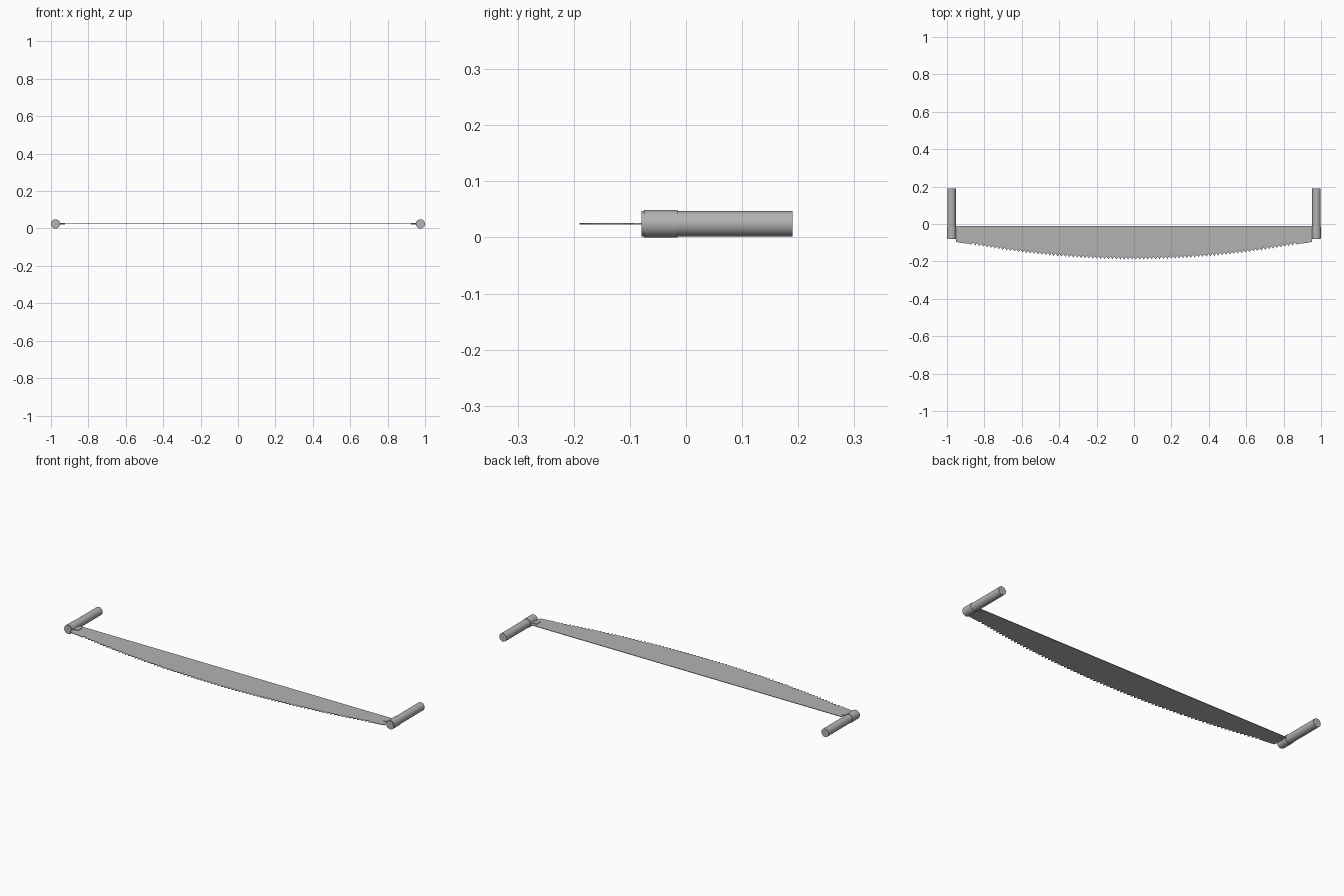
import bpy, bmesh, math
from mathutils import Matrix

cube = bpy.data.objects.get("Cube")
if cube:
    bpy.data.objects.remove(cube, do_unlink=True)

MID_Z = 0.0245      # height of the blade's centre plane
HANDLE_X = 0.9755   # distance of each handle from the centre
TEETH = 42          # teeth on each half of the blade

steel = bpy.data.materials.new("grey steel")
steel.use_nodes = True
grey = (0.45, 0.45, 0.45, 1)
steel.diffuse_color = grey
steel.node_tree.nodes["Principled BSDF"].inputs["Base Color"].default_value = grey


def finish(name, bm, smooth=False):
    bmesh.ops.recalc_face_normals(bm, faces=bm.faces)
    mesh = bpy.data.meshes.new(name)
    bm.to_mesh(mesh)
    bm.free()
    mesh.materials.append(steel)
    obj = bpy.data.objects.new(name, mesh)
    bpy.context.collection.objects.link(obj)
    if smooth:
        bpy.ops.object.select_all(action='DESELECT')
        obj.select_set(True)
        bpy.context.view_layer.objects.active = obj
        bpy.ops.object.shade_smooth_by_angle(angle=math.radians(40))
    return obj


def rod(name, x, y0, y1, radius):
    """Round bar lying along y."""
    bm = bmesh.new()
    place = Matrix.Translation((x, (y0 + y1) / 2, MID_Z)) @ Matrix.Rotation(math.pi / 2, 4, 'X')
    bmesh.ops.create_cone(bm, cap_ends=True, segments=32, radius1=radius, radius2=radius,
                          depth=y1 - y0, matrix=place)
    return finish(name, bm, True)


def box(name, centre, size):
    bm = bmesh.new()
    bmesh.ops.create_cube(bm, size=1, matrix=Matrix.Translation(centre) @ Matrix.Diagonal((*size, 1)))
    return finish(name, bm)


def belly(x):
    """Bowed cutting edge at the tooth tips."""
    return -0.19 + 0.095 * (x / 0.95) ** 2


# Blade: straight back, bowed edge with teeth, plain ends
half = [(0.965, -0.01), (0.965, -0.078), (0.952, -0.078), (0.952, -0.095), (0.93, -0.1), (0.88, -0.106)]
pitch = 0.88 / TEETH
for i in range(TEETH, 0, -1):
    tip = (i - 0.5) * pitch
    half.append((tip, belly(tip)))
    root = (i - 1) * pitch
    half.append((root, belly(root) + 0.014))
outline = half + [(-x, y) for x, y in reversed(half[:-1])]
bm = bmesh.new()
face = bm.faces.new([bm.verts.new((x, y, MID_Z - 0.0015)) for x, y in outline])
sweep = bmesh.ops.extrude_face_region(bm, geom=[face])
bmesh.ops.translate(bm, vec=(0, 0, 0.003),
                    verts=[v for v in sweep["geom"] if isinstance(v, bmesh.types.BMVert)])
finish("saw_blade", bm)

# Handles, ferrules and the brackets clamping the blade
for side, sign in (("left", 1), ("right", -1)):
    x = sign * HANDLE_X
    rod(side + "_handle", x, -0.079, 0.19, 0.0225)
    rod(side + "_ferrule", x, -0.075, -0.015, 0.0245)
    box(side + "_bracket", (sign * 0.945, -0.045, MID_Z), (0.04, 0.034, 0.009))
